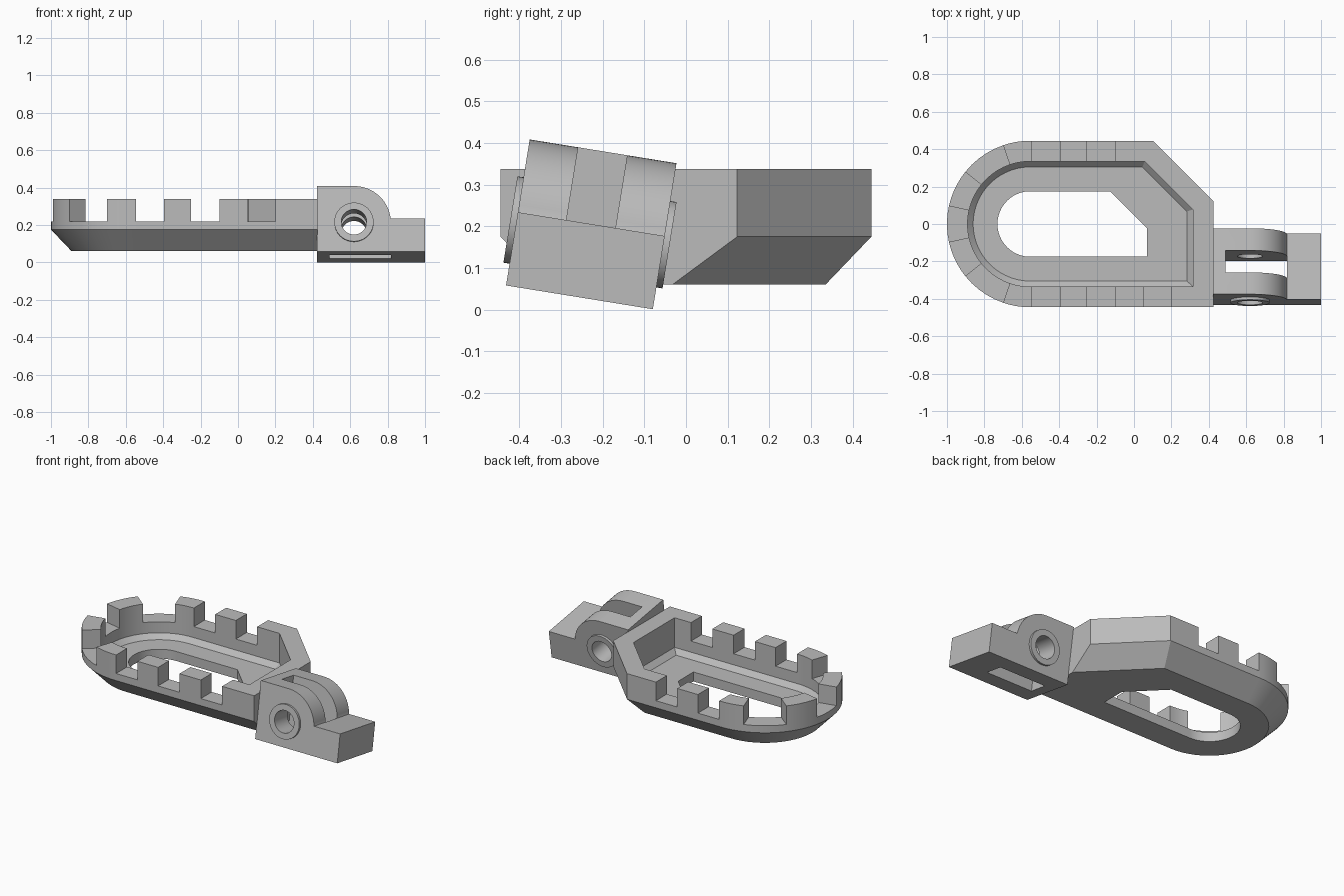
import bpy, bmesh
from math import sin, cos, radians, sqrt

cube = bpy.data.objects.get("Cube")
if cube:
    bpy.data.objects.remove(cube, do_unlink=True)

grey = bpy.data.materials.new("plain grey")
grey.use_nodes = True
grey.diffuse_color = (0.5, 0.5, 0.5, 1)
grey.node_tree.nodes["Principled BSDF"].inputs["Base Color"].default_value = grey.diffuse_color


def make_object(name, bm):
    bmesh.ops.recalc_face_normals(bm, faces=bm.faces[:])
    mesh = bpy.data.meshes.new(name)
    bm.to_mesh(mesh)
    bm.free()
    mesh.materials.append(grey)
    obj = bpy.data.objects.new(name, mesh)
    bpy.context.collection.objects.link(obj)
    return obj


def activate(obj):
    bpy.ops.object.select_all(action='DESELECT')
    obj.select_set(True)
    bpy.context.view_layer.objects.active = obj


def smooth(obj):
    activate(obj)
    bpy.ops.object.shade_smooth_by_angle(angle=radians(25))


# Tray: rounded left end, straight sides, one slanted corner
CX, R, SUB = -0.555, 0.445, 5
ANGLES = [90, 109, 141, 167.5, 192.5, 219, 251, 270]
BACK_X = [-0.1, -0.25, -0.395, -0.545]
FRONT_X = [-0.545, -0.395, -0.25, -0.1, 0.05, 0.2]


def outline(inset, right, slant):
    """Tray outline; slant is the value of x + y along the cut corner."""
    r = R - inset
    corner = slant - r
    pts = [(right, slant - right), (corner, r)]
    pts += [(min(x, corner), r) for x in BACK_X]
    for a, b in zip(ANGLES, ANGLES[1:]):
        for i in range(SUB):
            t = radians(a + (b - a) * i / SUB)
            pts.append((CX + r * cos(t), r * sin(t)))
    pts.append((CX, -r))
    pts += [(min(x, right), -r) for x in FRONT_X]
    pts.append((right, -r))
    return pts


def inset_outline(d, right):
    return outline(d, right, 0.548 - d * sqrt(2))


outer = inset_outline(0, 0.425)
base = inset_outline(0.11, 0.425)
inner = inset_outline(0.11, 0.315)
floor = inset_outline(0.14, 0.283)
hole = outline(0.27, 0.07, 0.048)
RIM, TOP = 0.22, 0.338
rings = [(hole, 0.06), (base, 0.06), (outer, 0.175), (outer, RIM),
         (inner, RIM), (inner, 0.15), (floor, 0.12), (hole, 0.12)]

bm = bmesh.new()
loops = [[bm.verts.new((x, y, z)) for x, y in pts] for pts, z in rings]
count = len(outer)
rim_faces = []
for k, low in enumerate(loops):
    high = loops[(k + 1) % len(loops)]
    for i in range(count):
        j = (i + 1) % count
        face = bm.faces.new((low[i], low[j], high[j], high[i]))
        if k == 3:
            rim_faces.append(face)

# Teeth: raise every rim face that is not in a gap
arc = 2 + len(BACK_X)
arc_end = arc + SUB * (len(ANGLES) - 1)
gaps = {arc - 2, arc - 4}
for s in (1, 3, 5):
    gaps |= set(range(arc + SUB * s, arc + SUB * (s + 1)))
gaps |= {arc_end + 1, arc_end + 3, arc_end + 5}
teeth = [f for i, f in enumerate(rim_faces) if i not in gaps]
raised = bmesh.ops.extrude_face_region(bm, geom=teeth)["geom"]
for v in raised:
    if isinstance(v, bmesh.types.BMVert):
        v.co.z = TOP
bmesh.ops.delete(bm, geom=[f for f in teeth if f.is_valid], context='FACES_ONLY')
bmesh.ops.remove_doubles(bm, verts=bm.verts[:], dist=0.0005)
bmesh.ops.dissolve_degenerate(bm, edges=bm.edges[:], dist=0.0005)
smooth(make_object("toothed_tray", bm))


# Hinge: built square, then tilted
def prism(name, pts, y0, y1):
    bm = bmesh.new()
    face = bm.faces.new([bm.verts.new((x, y0, z)) for x, z in pts])
    new = bmesh.ops.extrude_face_region(bm, geom=[face])["geom"]
    for v in new:
        if isinstance(v, bmesh.types.BMVert):
            v.co.y = y1
    return make_object(name, bm)


def arc_points(x, z, r, start, end, n):
    steps = [radians(start + (end - start) * i / n) for i in range(n + 1)]
    return [(x + r * cos(t), z + r * sin(t)) for t in steps]


def combine(target, tool, operation):
    mod = target.modifiers.new(operation.lower(), 'BOOLEAN')
    mod.operation, mod.object, mod.solver = operation, tool, 'EXACT'
    activate(target)
    bpy.ops.object.modifier_apply(modifier=mod.name)
    bpy.data.objects.remove(tool, do_unlink=True)


W, PX, PZ, PR = 0.357, 0.62, 0.158, 0.197
STEP_X, STEP_Z = PX + PR, 0.178
profile = [(0.423, 0), (1, 0), (1, STEP_Z), (STEP_X, STEP_Z)]
profile += arc_points(PX, PZ, PR, 6.5, 90, 18) + [(0.423, PZ + PR)]
hinge = prism("hinge_block", profile, 0, W)

# Raised pin collars, slot between the lugs, then the pin bore
circle = arc_points(PX, PZ, 0.105, 0, 360, 48)[:-1]
combine(hinge, prism("collars", circle, -0.015, W + 0.015), 'UNION')
slot = [(0.49, -0.1), (STEP_X, -0.1), (STEP_X, 0.5), (0.49, 0.5)]
combine(hinge, prism("slot_cutter", slot, 0.118, 0.237), 'DIFFERENCE')
bore = arc_points(PX, PZ, 0.068, 0, 360, 48)[:-1]
combine(hinge, prism("bore_cutter", bore, -0.1, W + 0.1), 'DIFFERENCE')
hinge.location = (0, -0.432, 0.058)
hinge.rotation_euler.x = radians(-9.2)
smooth(hinge)
